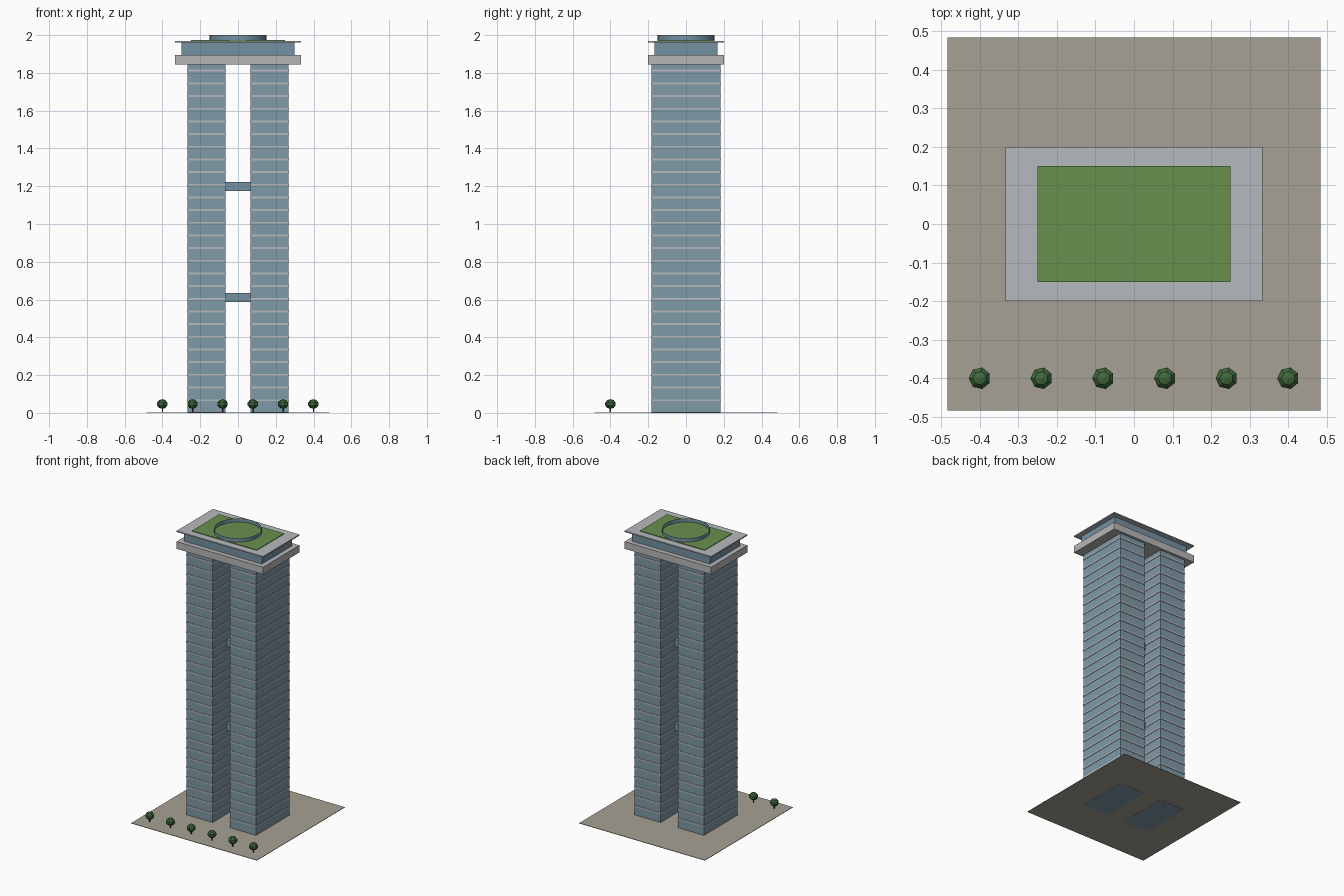
import bpy
import math

if "Cube" in bpy.data.objects:
    bpy.data.objects.remove(bpy.data.objects["Cube"], do_unlink=True)


def material(name, r, g, b):
    m = bpy.data.materials.new(name)
    m.use_nodes = True
    m.diffuse_color = (r, g, b, 1)
    m.node_tree.nodes["Principled BSDF"].inputs["Base Color"].default_value = (r, g, b, 1)
    return m


GLASS = material("tower glass", 0.21, 0.32, 0.38)
STEEL = material("blue steel", 0.175, 0.28, 0.355)
STONE = material("pale stone", 0.48, 0.47, 0.47)
TRIM = material("pale trim", 0.47, 0.49, 0.51)
PAVING = material("paving", 0.38, 0.355, 0.295)
LAWN = material("roof lawn", 0.14, 0.28, 0.075)
LEAF = material("foliage", 0.05, 0.14, 0.045)
BARK = material("bark", 0.09, 0.05, 0.03)


def finish(name, mat):
    ob = bpy.context.object
    ob.name = name
    ob.data.materials.append(mat)
    return ob


def box(name, mat, x, half_x, half_y, z0, z1):
    """Box centred on y = 0, between heights z0 and z1."""
    bpy.ops.mesh.primitive_cube_add(size=2, location=(x, 0, (z0 + z1) / 2))
    bpy.context.object.scale = (half_x, half_y, (z1 - z0) / 2)
    bpy.ops.object.transform_apply(location=False, rotation=False)
    return finish(name, mat)


# Plaza
box("plaza", PAVING, 0, 0.484, 0.484, 0.001, 0.004)

# Twin towers with a thin floor edge at every storey
STOREY = 0.0671
for side, x in (("left", 0.167), ("right", -0.167)):
    box(side + "_tower", GLASS, x, 0.1, 0.183, 0, 1.846)
    edge = box(side + "_floor_edges", TRIM, x, 0.103, 0.186, STOREY - 0.005, STOREY + 0.005)
    stack = edge.modifiers.new("storeys", "ARRAY")
    stack.count = 27
    stack.use_relative_offset = False
    stack.use_constant_offset = True
    stack.constant_offset_displace = (0, 0, STOREY)

# Sky bridges
for name, z in (("lower_bridge", 0.612), ("upper_bridge", 1.198)):
    box(name, STEEL, 0, 0.07, 0.033, z - 0.024, z + 0.024)

# Crown: linking slab, recessed storey, roof plate and lawn
box("linking_slab", STONE, 0, 0.333, 0.2, 1.845, 1.895)
box("crown_storey", STEEL, 0, 0.3, 0.167, 1.895, 1.963)
box("roof_plate", TRIM, 0, 0.333, 0.2, 1.962, 1.97)
box("roof_garden", LAWN, 0, 0.25, 0.15, 1.969, 1.974)

# Open ring on the roof
bpy.ops.mesh.primitive_cylinder_add(vertices=32, radius=0.15, depth=0.03,
                                    end_fill_type="NOTHING", location=(0, 0, 1.985))
finish("roof_ring", STEEL)
bpy.ops.object.shade_smooth_by_angle()

# Row of low-poly trees along the front
for i in range(6):
    x = -0.4 + 0.16 * i
    bpy.ops.mesh.primitive_cylinder_add(vertices=6, radius=0.004, depth=0.03,
                                        location=(x, -0.4, 0.017))
    finish(f"tree_trunk_{i + 1}", BARK)
    bpy.ops.mesh.primitive_uv_sphere_add(segments=7, ring_count=5, radius=0.03,
                                         location=(x, -0.4, 0.047), rotation=(0, 0, math.pi / 2))
    bpy.context.object.scale.z = 0.85
    finish(f"tree_crown_{i + 1}", LEAF)
